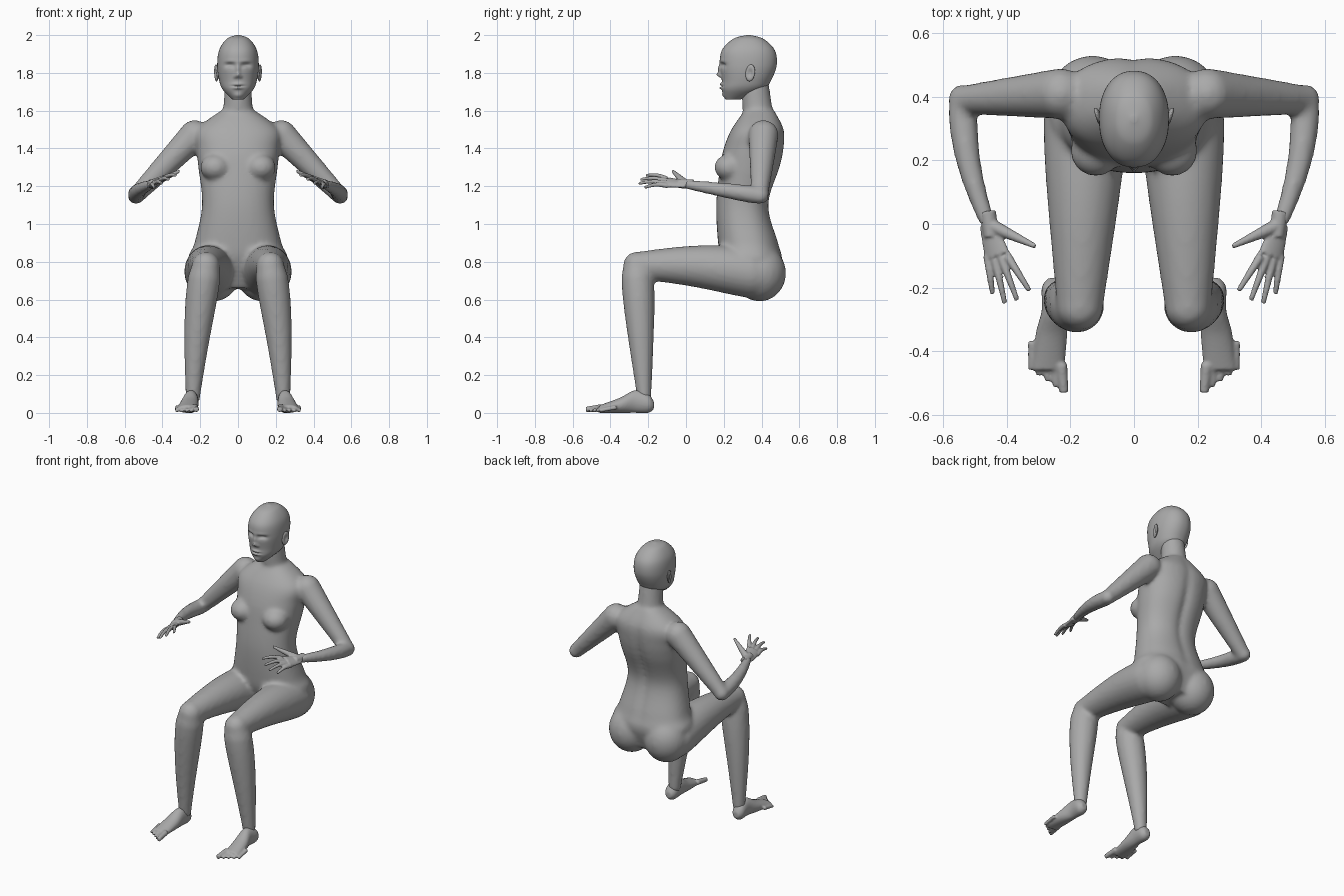
import bpy, bmesh, math
from mathutils import Vector, Matrix

if "Cube" in bpy.data.objects:
    bpy.data.objects.remove(bpy.data.objects["Cube"])

grey = bpy.data.materials.new("neutral_grey")
grey.use_nodes = True
grey.diffuse_color = (.4, .4, .4, 1)
grey.node_tree.nodes["Principled BSDF"].inputs["Base Color"].default_value = grey.diffuse_color


def spline(before, start, end, after, t):
    """Smooth interpolation between the start and end sections."""
    blended = []
    for p, q, r, s in zip(before, start, end, after):
        curve = 2 * p - 5 * q + 4 * r - s + t * (3 * (q - r) + s - p)
        blended.append(q + t / 2 * (r - p + t * curve))
    return blended


def tube(bm, sections, axis, across, side=1, sides=24, power=2):
    """Skin a list of (x, y, z, half width, half depth) sections."""
    axis, across = Vector(axis).normalized(), Vector(across)
    across = (across - axis * across.dot(axis)).normalized()
    upward = axis.cross(across)
    rings = []
    for x, y, z, width, depth in sections:
        ring = []
        for k in range(sides):
            angle = math.tau * k / sides
            c, s = math.cos(angle), math.sin(angle)
            c = math.copysign(abs(c) ** (2 / power), c)
            s = math.copysign(abs(s) ** (2 / power), s)
            point = Vector((x, y, z)) + across * c * width + upward * s * depth
            ring.append(bm.verts.new((point.x * side, point.y, point.z)))
        rings.append(ring)
    for lower, upper in zip(rings, rings[1:]):
        for k in range(sides):
            bm.faces.new((lower[k - 1], lower[k], upper[k], upper[k - 1]))
    bm.faces.new(rings[0])
    bm.faces.new(rings[-1])


def loft(bm, sections, axis, across, steps=6, **options):
    """Tube through a few sections, rounded between them."""
    padded = [sections[0], *sections, sections[-1]]
    path = [spline(*padded[i:i + 4], k / steps)
            for i in range(len(sections) - 1) for k in range(steps)]
    tube(bm, path + [sections[-1]], axis, across, **options)


def upright(bm, profile, **options):
    """Central column from (height, y, half width, half depth) levels."""
    sections = [(0, y, z, width, depth) for z, y, width, depth in profile]
    loft(bm, sections, (0, 0, 1), (1, 0, 0), **options)


def limb(bm, start, end, thick, thin, side, muscle=0, arch=(0, 0, 0), flat=1, across=(1, 0, 0), steps=12):
    """Tapering limb, swelling near its upper end and bowed along the arch."""
    start, end, arch = Vector(start), Vector(end), Vector(arch)
    sections = []
    for k in range(steps + 1):
        t = k / steps
        centre = start.lerp(end, t) + arch * math.sin(math.pi * t)
        radius = thick + (thin - thick) * t + muscle * math.sin(math.pi * math.sqrt(t))
        sections.append((*centre, radius, radius * flat))
    tube(bm, sections, end - start, across, side)


def ball(bm, centre, radii, side=1):
    x, y, z = centre
    place = Matrix.Translation((x * side, y, z)) @ Matrix.Diagonal((*radii, 1))
    bmesh.ops.create_uvsphere(bm, u_segments=24, v_segments=16, radius=1, matrix=place)


def push(bm, centre, reach, move):
    """Soft sculpting push around a point."""
    for vert in bm.verts:
        distance = sum(((vert.co[i] - centre[i]) / reach[i]) ** 2 for i in range(3))
        vert.co += Vector(move) * math.exp(-distance)


def finish(bm, name, voxel=0, smooth=4):
    """Turn the mesh into an object, blending overlapping forms when asked."""
    bmesh.ops.recalc_face_normals(bm, faces=bm.faces)
    mesh = bpy.data.meshes.new(name)
    bm.to_mesh(mesh)
    bm.free()
    mesh.materials.append(grey)
    mesh.shade_smooth()
    obj = bpy.data.objects.new(name, mesh)
    bpy.context.collection.objects.link(obj)
    if voxel:
        blend = obj.modifiers.new("blend", "REMESH")
        blend.mode = "VOXEL"
        blend.voxel_size = voxel
        blend.use_smooth_shade = True
        relax = obj.modifiers.new("relax", "SMOOTH")
        relax.iterations = smooth


# Joints of the left side
SHOULDER = Vector((.23, .41, 1.47))
ELBOW = Vector((.54, .39, 1.15))
WRIST = Vector((.46, 0, 1.21))
KNUCKLES = Vector((.43, -.1, 1.22))
HIP = Vector((.15, .4, .73))
KNEE = Vector((.17, -.26, .78))
ANKLE = Vector((.24, -.22, .06))
SIDES = {"left": 1, "right": -1}

# Torso and neck
body = bmesh.new()
upright(body, [(.66, .36, .12, .1), (.8, .35, .26, .16), (.9, .33, .23, .16), (1.1, .3, .19, .14),
               (1.3, .34, .21, .16), (1.4, .36, .22, .16), (1.5, .38, .22, .14), (1.6, .39, .09, .08)],
        sides=40, power=2.3)
push(body, (0, .5, 1.2), (.03, .1, .3), (0, -.02, 0))
upright(body, [(1.5, .4, .12, .08), (1.6, .38, .08, .08), (1.8, .36, .07, .07)])

for side in SIDES.values():
    # Chest, shoulder and seat masses
    ball(body, (.12, .23, 1.3), (.08, .08, .07), side)
    ball(body, SHOULDER, (.08, .08, .08), side)
    ball(body, (.13, .39, .74), (.14, .14, .15), side)
    # Arm
    limb(body, SHOULDER, ELBOW, .08, .045, side, across=(0, 1, 0))
    ball(body, ELBOW, (.045, .05, .045), side)
    limb(body, ELBOW, WRIST, .043, .025, side, muscle=.006, arch=(.02, 0, 0))
    # Leg
    limb(body, HIP, KNEE, .12, .073, side, muscle=.02, arch=(0, 0, .02))
    ball(body, KNEE, (.073, .073, .073), side)
    limb(body, KNEE, ANKLE, .073, .036, side, muscle=.02, arch=(.01, 0, 0))
finish(body, "body", voxel=.012, smooth=8)

for label, side in SIDES.items():
    # Hand, with fingers fanned along the tilted knuckle line
    hand = bmesh.new()
    tilt = Vector((-.9, 0, .5))
    limb(hand, WRIST, KNUCKLES, .03, .045, side, flat=.4, across=tilt)
    limb(hand, WRIST + Vector((0, .04, 0)), WRIST.lerp(KNUCKLES, .4), .026, .024, side)
    for k, reach in enumerate((.11, .14, .15, .12)):
        root = KNUCKLES + tilt * (.035 - .023 * k)
        tip = root + Vector((.018 * k - .07, -reach, .02 - .01 * k))
        limb(hand, root, tip, .014, .008, side, arch=(0, 0, .01))
    limb(hand, WRIST, (.31, -.07, 1.28), .024, .008, side, across=(0, 0, 1))
    finish(hand, label + "_hand", voxel=.005, smooth=3)

    # Foot, with toes stepping back from the big one
    foot = bmesh.new()
    loft(foot, [(.25, -.17, .04, .02, .02), (.25, -.2, .05, .04, .05), (.25, -.27, .06, .04, .06),
                (.26, -.35, .04, .05, .04), (.27, -.46, .02, .05, .02)], (0, -1, 0), (1, 0, 0), side=side)
    for k in range(5):
        x, y, radius = .22 + .026 * k, .018 * k - .53, .012 if k else .018
        limb(foot, (.9 * x + .03, y + .09, .03), (x, y, radius), radius, radius * .8, side)
    finish(foot, label + "_foot", voxel=.006, smooth=3)

    # Ear, a hollowed shell leaning back
    ear = bmesh.new()
    ball(ear, (0, 0, 0), (.01, .026, .045))
    push(ear, (.01, 0, 0), (.02, .013, .02), (-.012, 0, 0))
    lean = Matrix.Rotation(-.3, 4, "Z") @ Matrix.Rotation(-.15, 4, "X")
    ear.transform(Matrix.Diagonal((side, 1, 1, 1)) @ Matrix.Translation((.115, .34, 1.8)) @ lean)
    finish(ear, label + "_ear")

# Head
head = bmesh.new()
upright(head, [(1.66, .25, .03, .04), (1.71, .3, .08, .11), (1.76, .32, .1, .13), (1.84, .33, .11, .15),
               (1.92, .33, .1, .14), (1.98, .33, .06, .08), (2, .33, .01, .01)],
        steps=12, sides=96, power=2.2)


def feature(x, z, width, height, depth):
    """Raise the face forward, or sink it where depth is negative."""
    push(head, (x, .19, z), (width, .05, height), (0, -depth, 0))


# Face
for side in SIDES.values():
    eye = .042 * side
    feature(eye, 1.84, .026, .015, -.02)
    feature(eye, 1.83, .015, .008, .008)
    feature(eye, 1.86, .03, .01, .005)
    feature(eye / 3, 1.78, .008, .008, .01)
nose, mouth, chin = 1.79, 1.73, 1.68
feature(0, nose + .03, .01, .03, .013)
feature(0, nose, .012, .012, .02)
for lip in (-.01, .01):
    feature(0, mouth + lip, .024, .007, .012)
feature(0, mouth, .03, .003, -.006)
feature(0, chin, .025, .014, .008)
finish(head, "head")
